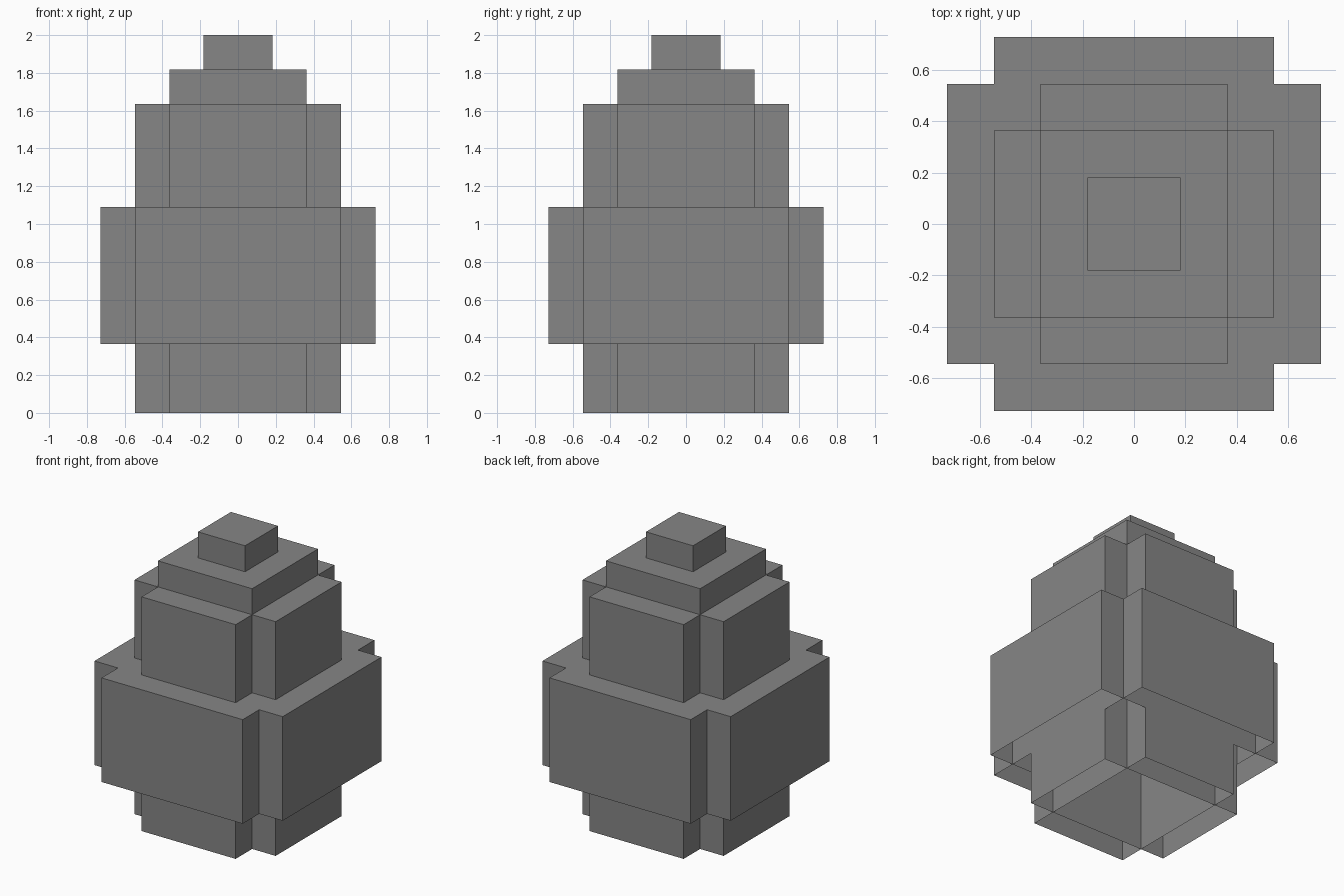
import bpy
import bmesh
from mathutils import Matrix

cube = bpy.data.objects.get("Cube")
if cube:
    bpy.data.objects.remove(cube, do_unlink=True)

UNIT = 2 / 11  # the model is eleven blocks tall

# Single stone grey
stone = bpy.data.materials.new("stone_grey")
stone.use_nodes = True
grey = (0.24, 0.24, 0.24, 1)
stone.diffuse_color = grey
stone.node_tree.nodes["Principled BSDF"].inputs["Base Color"].default_value = grey


def open_box(name, half_x, half_y, bottom, top):
    """Block with four walls and a lid, open underneath; sizes in units."""
    bm = bmesh.new()
    size = (2 * half_x * UNIT, 2 * half_y * UNIT, (top - bottom) * UNIT, 1)
    place = Matrix.Translation((0, 0, (top + bottom) / 2 * UNIT))
    bmesh.ops.create_cube(bm, size=1, matrix=place @ Matrix.Diagonal(size))
    bm.normal_update()
    floor = [f for f in bm.faces if f.normal.z < -0.5]
    bmesh.ops.delete(bm, geom=floor, context="FACES_ONLY")
    mesh = bpy.data.meshes.new(name)
    bm.to_mesh(mesh)
    bm.free()
    mesh.materials.append(stone)
    obj = bpy.data.objects.new(name, mesh)
    bpy.context.scene.collection.objects.link(obj)


def crossed_boxes(name, long, short, bottom, top):
    """Two blocks at right angles, forming a plus-shaped plan."""
    open_box(name + "_wide", long, short, bottom, top)
    open_box(name + "_deep", short, long, bottom, top)


# Tall core, thick belly band and the two stepped caps
crossed_boxes("core", 3, 2, 0, 9)
crossed_boxes("belly", 4, 3, 2, 6)
open_box("upper_cap", 2, 2, 9, 10)
open_box("top_cap", 1, 1, 10, 11)
